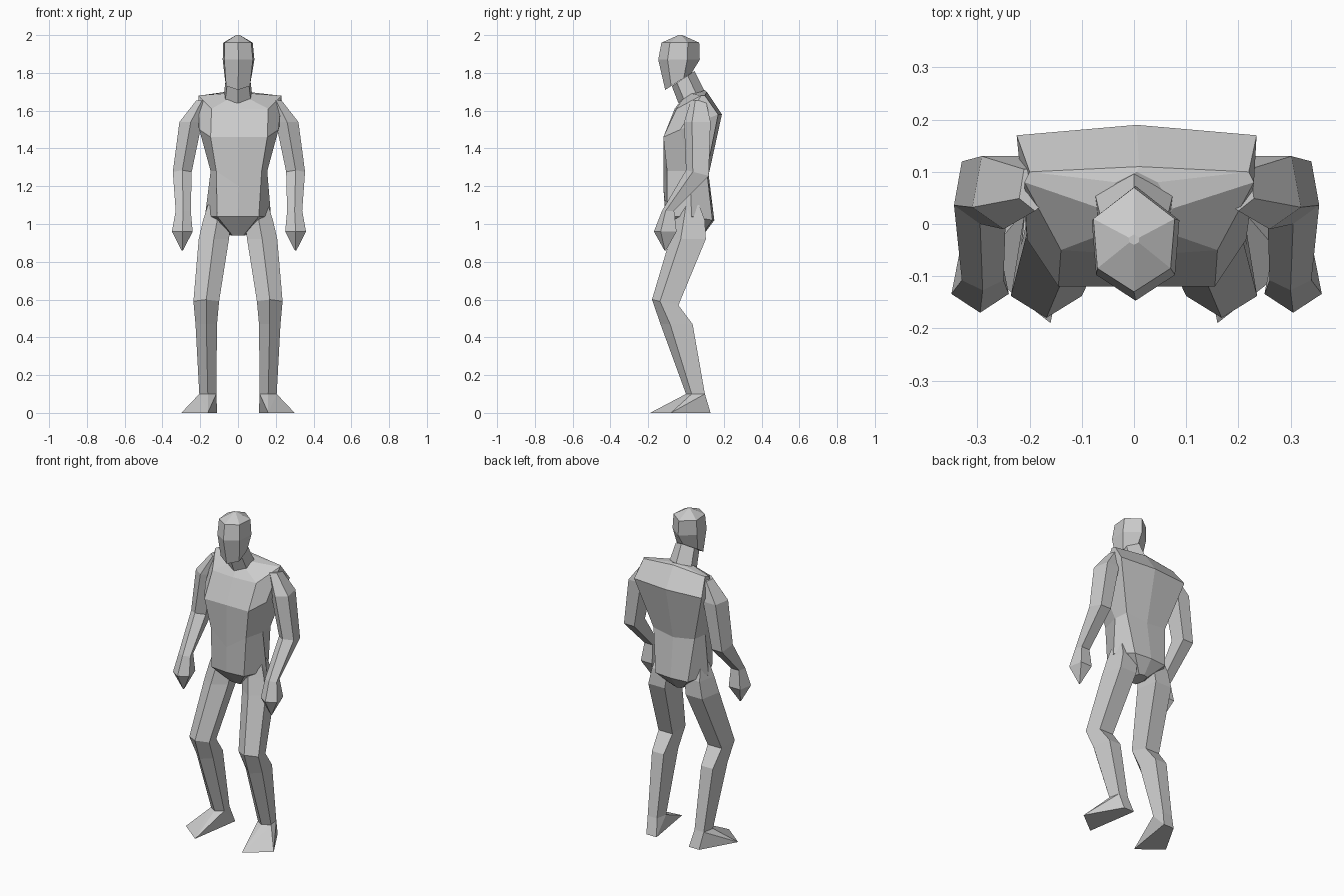
import bpy
import bmesh
from mathutils import Vector

default_cube = bpy.data.objects.get("Cube")
if default_cube:
    bpy.data.objects.remove(default_cube)

SCALE = 0.01  # part measurements are in hundredths

grey = bpy.data.materials.new("plain_grey")
grey.use_nodes = True
grey.diffuse_color = (0.6, 0.6, 0.6, 1)
grey.node_tree.nodes["Principled BSDF"].inputs["Base Color"].default_value = grey.diffuse_color

# Unit cross-sections, front is -y
LIMB = [(0, -1), (1, -.4), (.7, 1), (-.7, 1), (-1, -.4)]
HEAD = [(0, -1), (.9, -.55), (1, .4), (0, 1), (-1, .4), (-.9, -.55)]


def finish(name, bm):
    """Turn a bmesh into a flat-shaded grey object."""
    bmesh.ops.recalc_face_normals(bm, faces=bm.faces)
    bmesh.ops.scale(bm, vec=Vector((SCALE, SCALE, SCALE)), verts=bm.verts)
    mesh = bpy.data.meshes.new(name)
    bm.to_mesh(mesh)
    bm.free()
    mesh.materials.append(grey)
    part = bpy.data.objects.new(name, mesh)
    bpy.context.collection.objects.link(part)
    return part


def loft(name, rings):
    """Skin a list of point loops and cap both ends."""
    bm = bmesh.new()
    loops = [[bm.verts.new(point) for point in ring] for ring in rings]
    count = len(loops[0])
    for lower, upper in zip(loops, loops[1:]):
        for i in range(count):
            j = (i + 1) % count
            bm.faces.new((lower[i], lower[j], upper[j], upper[i]))
    bm.faces.new(loops[0])
    bm.faces.new(loops[-1])
    return finish(name, bm)


def section(profile, x, y, z, half_width, half_depth, tilt=0, side=1):
    """Place a unit cross-section; tilt raises its back edge."""
    return [(side * (x + px * half_width), y + py * half_depth, z + py * tilt)
            for px, py in profile]


def mirrored(half, shift):
    """Complete a half loop running from front centre to back centre."""
    whole = half + [(-x, y, z) for x, y, z in reversed(half[1:-1])]
    return [(x + shift, y, z) for x, y, z in whole]


# Torso: neck base, shoulders, chest, waist, hem, crotch, with sideways shift
torso_halves = [
    ([(0, -3, 165), (4, -1, 167), (7, 3, 169), (4, 8, 170), (0, 10, 171)], 0.5),
    ([(0, -6, 161), (15, -5, 161), (22, 8, 168), (21, 10, 168), (0, 11, 170)], 1),
    ([(0, -12, 146), (15, -12, 146), (21, -3, 150), (23, 17, 158), (0, 19, 158)], 0.5),
    ([(0, -12, 120), (12, -10, 128), (15, 2, 128), (14, 11, 128), (0, 12, 126)], 0.5),
    ([(0, -11, 104), (11, -10, 104), (17.5, 3, 104), (11, 14, 102), (0, 15, 102)], 0),
    ([(0, -2, 94), (3, -2, 94), (4, 3, 94), (3, 8, 94), (0, 9, 94)], 0),
]
loft("torso", [mirrored(half, shift) for half, shift in torso_halves])

# Neck and head
neck_rings = [(0, 3, 167, 7.5, 7, 3), (0, -1.5, 177, 6.3, 6, 4)]
head_rings = [(0, -4, 175.5, 7, 7, 4.5), (0.3, -3.7, 187, 8.4, 11),
              (0, -3, 196, 7.8, 10), (0, -3, 200, 1, 1)]
loft("neck", [section(HEAD, *ring) for ring in neck_rings])
loft("head", [section(HEAD, *ring) for ring in head_rings])

# Limb sections from top to bottom: the upper ends sit inside the torso
arm_rings = [(19.5, 6.5, 165.5, 3, 4, 0), (25.5, 6, 154, 6, 7, 0),
             (30, 6, 127, 5, 6, -1.5), (29.5, -9.5, 107, 4, 3.2, 0)]
hand_rings = [(29.5, -9.5, 107, 4, 3.2, 0), (30, -11, 96, 5.5, 6, 0),
              (30, -11, 86, .4, .4, 0)]
leg_rings = [(12, 2, 110, 4, 5, 0), (11, 2, 102, 7.5, 8, 0), (12.8, 1, 92, 8, 9.5, 0),
             (16.8, -11, 58.5, 6.8, 7, -1.5), (16.8, -5, 47, 5.7, 8.5, 0),
             (16, 5, 10, 4.5, 5, 0)]
sole = [(30, -8, 0), (16, -19, 0), (11, 13, 0), (18, 13, 0)]

for label, side in (("left", 1), ("right", -1)):
    arm = loft(label + "_arm", [section(LIMB, *ring, side) for ring in arm_rings])
    hand = loft(label + "_hand", [section(LIMB, *ring, side) for ring in hand_rings])
    for part in (arm, hand):
        part.location.x = SCALE / 2  # arms sit slightly off centre
    loft(label + "_leg", [section(LIMB, *ring, side) for ring in leg_rings])

    # Foot: wedge from the ankle to a turned-out sole
    bm = bmesh.new()
    ankle = section(LIMB, *leg_rings[-1], side)
    for point in ankle + [(side * x, y, z) for x, y, z in sole]:
        bm.verts.new(point)
    bmesh.ops.convex_hull(bm, input=bm.verts)
    finish(label + "_foot", bm)
